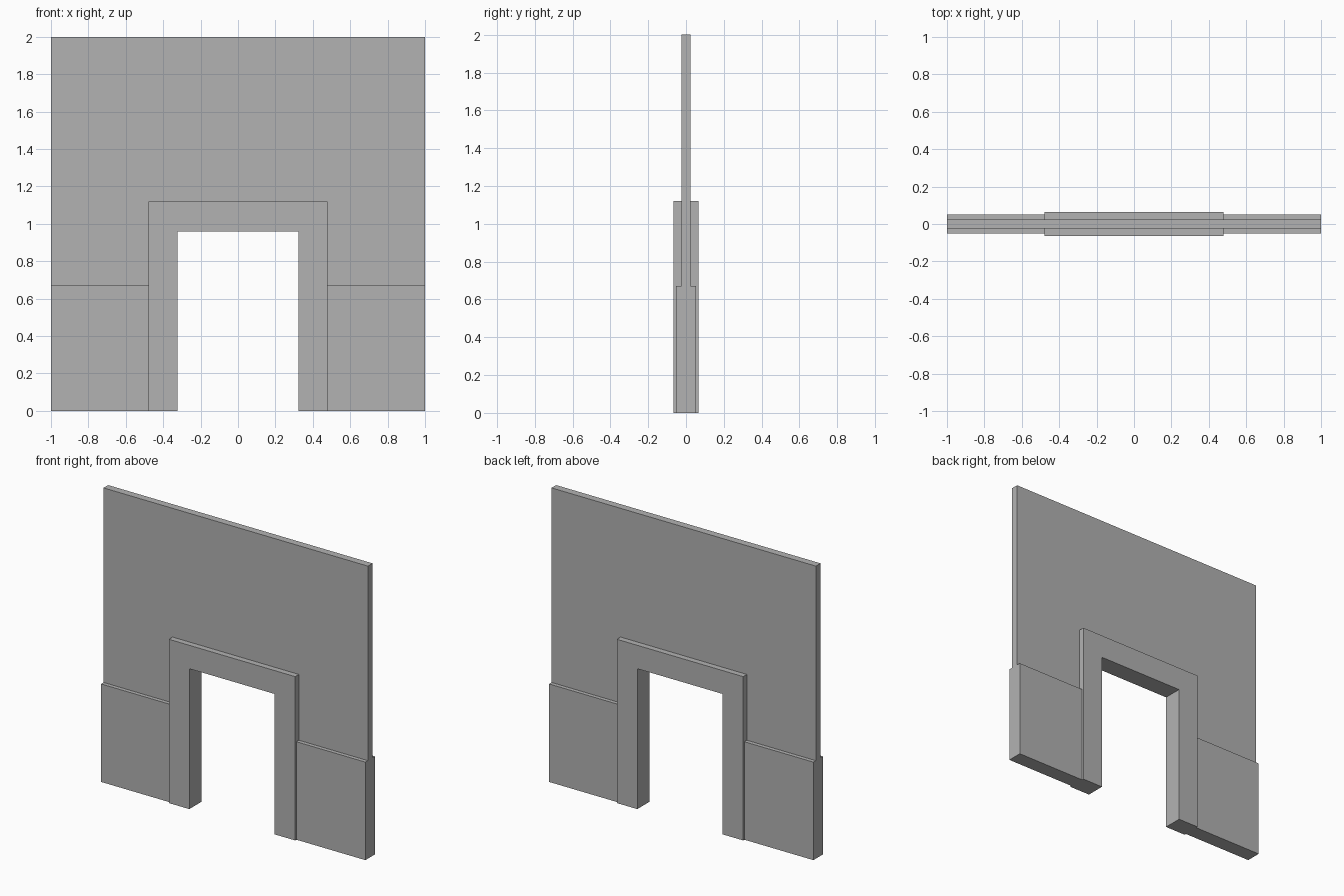
import bpy
import bmesh

cube = bpy.data.objects.get("Cube")
if cube:
    bpy.data.objects.remove(cube, do_unlink=True)

# Main dimensions
HALF_WIDTH, HEIGHT = 1.0, 2.0
FRAME_X, FRAME_TOP = 0.478, 1.12
DOOR_X, DOOR_TOP = 0.323, 0.96
BASE_TOP = 0.67

plaster = bpy.data.materials.new("plain grey")
plaster.use_nodes = True
grey = (0.448, 0.448, 0.448, 1)
plaster.diffuse_color = grey
plaster.node_tree.nodes["Principled BSDF"].inputs["Base Color"].default_value = grey


def slab(name, outline, half_depth):
    """Extrude an x-z outline evenly to both sides of y = 0."""
    bm = bmesh.new()
    face = bm.faces.new([bm.verts.new((x, -half_depth, z)) for x, z in outline])
    new = bmesh.ops.extrude_face_region(bm, geom=[face])["geom"]
    moved = [v for v in new if isinstance(v, bmesh.types.BMVert)]
    bmesh.ops.translate(bm, verts=moved, vec=(0, 2 * half_depth, 0))
    bmesh.ops.recalc_face_normals(bm, faces=bm.faces)
    mesh = bpy.data.meshes.new(name)
    bm.to_mesh(mesh)
    bm.free()
    mesh.materials.append(plaster)
    obj = bpy.data.objects.new(name, mesh)
    bpy.context.collection.objects.link(obj)
    return obj


def arch(outer_x, top, inner_x, inner_top, bottom):
    """Outline of a square arch, symmetric about x = 0."""
    half = [(inner_x, inner_top), (inner_x, bottom), (outer_x, bottom), (outer_x, top)]
    return half + [(-x, z) for x, z in reversed(half)]


# Thin upper wall, fitted around the door frame
slab("upper_wall", arch(HALF_WIDTH, HEIGHT, FRAME_X, FRAME_TOP, BASE_TOP), 0.025)

# Thick door frame, standing proud on both sides
slab("door_frame", arch(FRAME_X, FRAME_TOP, DOOR_X, DOOR_TOP, 0), 0.065)

# Thicker lower wall panels beside the frame
for side, sign in (("left", 1), ("right", -1)):
    a, b = sign * FRAME_X, sign * HALF_WIDTH
    slab(f"lower_wall_{side}", [(a, 0), (b, 0), (b, BASE_TOP), (a, BASE_TOP)], 0.052)
